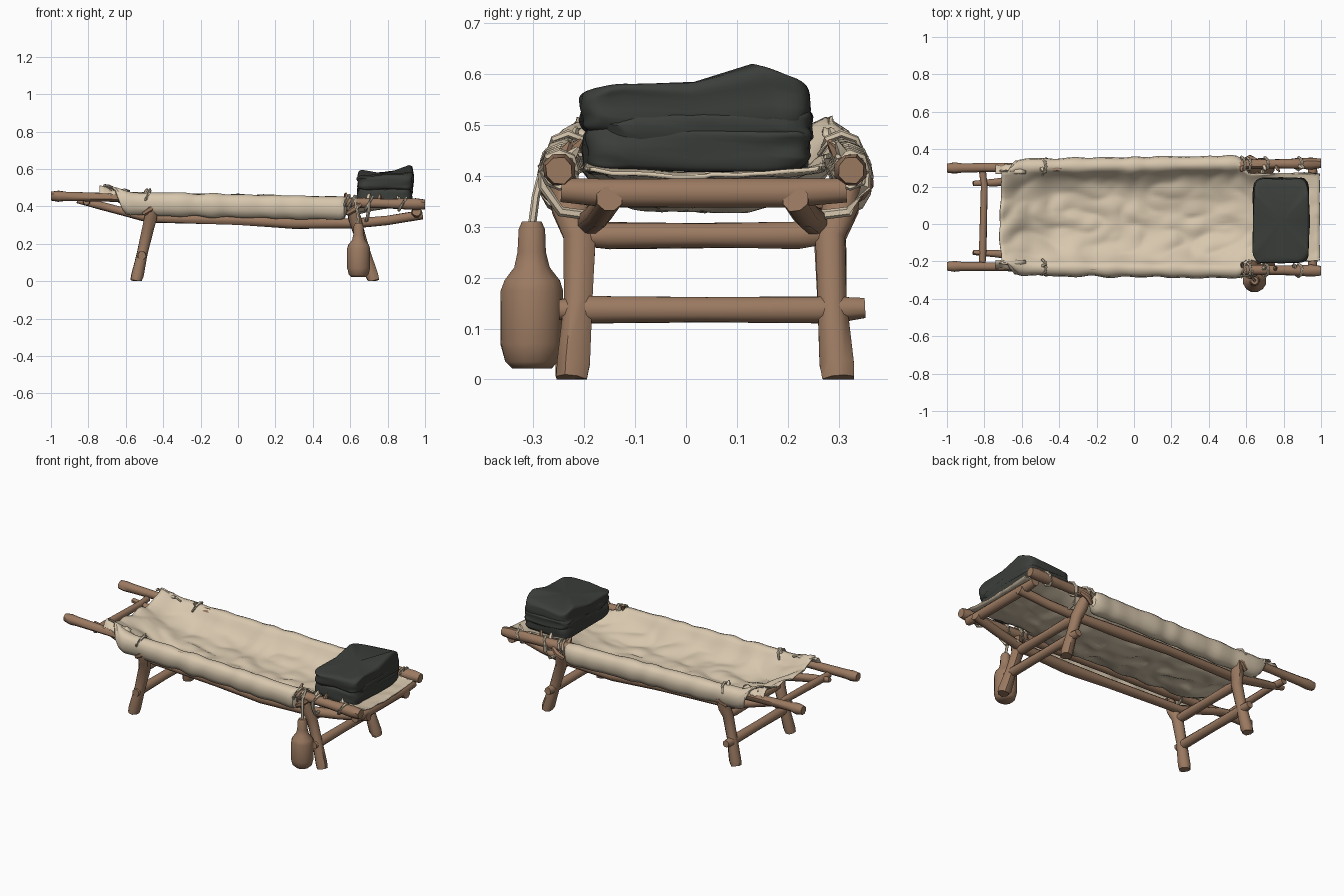
import bpy, bmesh, math, random
from mathutils import Vector, noise

if "Cube" in bpy.data.objects:
    bpy.data.objects.remove(bpy.data.objects["Cube"])
random.seed(4)


def material(name, col):
    m = bpy.data.materials.new(name)
    m.diffuse_color = (*col, 1)
    m.use_nodes = True
    m.node_tree.nodes["Principled BSDF"].inputs["Base Color"].default_value = m.diffuse_color
    return m


WOOD = material("brown wood", (0.33, 0.195, 0.12))
CLOTH = material("cream canvas", (0.68, 0.57, 0.42))
WOOL = material("dark grey wool", (0.045, 0.049, 0.043))


def finish(name, bm, mat, angle=50):
    bmesh.ops.recalc_face_normals(bm, faces=bm.faces)
    me = bpy.data.meshes.new(name)
    bm.to_mesh(me)
    bm.free()
    me.materials.append(mat)
    ob = bpy.data.objects.new(name, me)
    bpy.context.collection.objects.link(ob)
    bpy.ops.object.select_all(action='DESELECT')
    ob.select_set(True)
    bpy.context.view_layer.objects.active = ob
    bpy.ops.object.shade_smooth_by_angle(angle=math.radians(angle))
    return ob


def tube(name, pts, radii, mat, n=8, rough=0.0):
    """Capped tube along a path with one radius per point."""
    pts = [Vector(p) for p in pts]
    bm = bmesh.new()
    rings = []
    for i, p in enumerate(pts):
        t = (pts[min(i + 1, len(pts) - 1)] - pts[max(i - 1, 0)]).normalized()
        ref = Vector((0, 0, 1)) if abs(t.z) < 0.8 else Vector((0, 1, 0))
        a = t.cross(ref).normalized()
        b = t.cross(a)
        ring = []
        for k in range(n):
            w = 2 * math.pi * (k + 0.5) / n
            r = radii[i] * (1 + random.uniform(-rough, rough))
            q = p + (a * math.cos(w) + b * math.sin(w)) * r
            q.z = max(q.z, 0)
            ring.append(bm.verts.new(q))
        rings.append(ring)
    for r0, r1 in zip(rings, rings[1:]):
        for k in range(n):
            bm.faces.new((r0[k], r0[(k + 1) % n], r1[(k + 1) % n], r1[k]))
    bm.faces.new(rings[0])
    bm.faces.new(rings[-1])
    return finish(name, bm, mat)


def sheet(name, nu, nv, func, thick):
    """Cloth surface from func(u, v), thickened."""
    bm = bmesh.new()
    g = [[bm.verts.new(func(i / nu, j / nv)) for j in range(nv + 1)] for i in range(nu + 1)]
    for i in range(nu):
        for j in range(nv):
            bm.faces.new((g[i][j], g[i + 1][j], g[i + 1][j + 1], g[i][j + 1]))
    ob = finish(name, bm, CLOTH)
    mod = ob.modifiers.new("thickness", 'SOLIDIFY')
    mod.thickness = thick
    mod.offset = 0
    return ob


def rail_y(x, s):
    return 0.037 + s * (0.262 + 0.0125 * (x + 1))


def rail_z(x):
    return 0.455 - 0.0225 * (x + 1)


def smooth(a, b, x):
    t = min(1, max(0, (x - a) / (b - a)))
    return t * t * (3 - 2 * t)


SIDES = (("front", -1), ("back", 1))

# Long carrying poles and the lower side beams
for nm, s in SIDES:
    xs = [-1, -0.96, -0.92, -0.7, -0.4, 0, 0.35, 0.6, 0.8, 0.95, 1]
    rr = [0.025, 0.031, 0.026, 0.024, 0.028, 0.026, 0.027, 0.029, 0.027, 0.033, 0.027]
    tube(nm + "_pole", [(x, rail_y(x, s), rail_z(x)) for x in xs], rr, WOOD, 8, 0.06)
    tube(nm + "_lower_beam",
         [(x, 0.032 + s * y, z) for x, y, z in (
             (-0.86, 0.185, 0.43), (-0.74, 0.19, 0.405), (-0.48, 0.225, 0.338), (0, 0.238, 0.326),
             (0.3, 0.238, 0.31), (0.62, 0.225, 0.308), (0.8, 0.203, 0.325), (0.985, 0.183, 0.355))],
         [0.014, 0.022, 0.026, 0.026, 0.033, 0.028, 0.026, 0.026], WOOD, 8, 0.06)

# Leg frames, each with two legs and two crossbars
for end, foot, top in (("left", -0.545, -0.455), ("right", 0.725, 0.605)):
    for nm, s in SIDES:
        path = [(0, 0.262), (0.03, 0.259), (0.15, 0.25), (0.28, 0.246), (0.34, 0.268), (0.40, 0.285)]
        tube(end + "_" + nm + "_leg",
             [(foot + (top - foot) * z / 0.40, 0.037 + s * y, z) for z, y in path],
             [0.032, 0.035, 0.03, 0.033, 0.036, 0.027], WOOD, 8, 0.06)
    for nm, z, y0, y1 in (("lower", 0.137, -0.25, 0.352), ("upper", 0.283, -0.21, 0.28)):
        x = foot + (top - foot) * z / 0.40
        tube(end + "_" + nm + "_crossbar",
             [(x, y0, z), (x, y0 + 0.06, z), (x, 0.04, z), (x, y1 - 0.06, z), (x, y1, z + 0.003)],
             [0.022, 0.028, 0.026, 0.028, 0.021], WOOD, 8, 0.05)

# End spreader bars
tube("left_end_bar", [(-0.81, -0.215, 0.425), (-0.81, -0.15, 0.425), (-0.80, 0.2, 0.425), (-0.81, 0.285, 0.425)],
     [0.018, 0.022, 0.02, 0.02], WOOD, 8, 0.06)
tube("right_end_bar", [(0.955, -0.245, 0.372), (0.955, -0.15, 0.366), (0.955, 0.2, 0.366), (0.955, 0.315, 0.372)],
     [0.025, 0.03, 0.03, 0.025], WOOD, 8, 0.05)


# One canvas sheet: sagging bed that rolls over both poles along the middle
BED = 0.66


def canvas(u, v):
    x = -0.715 + 1.708 * u
    t = 2 * v - 1
    s = 1 if t > 0 else -1
    a = abs(t)
    wrap = smooth(-0.69, -0.57, x) * (1 - smooth(0.555, 0.6, x))
    narrow = 0.035 * smooth(0.555, 0.62, x) + 0.008 * smooth(0.9, 1, x)
    roll = 0.036 * (1 + 0.22 * noise.noise(Vector((x * 11, a, s * 3))) + 0.05 * math.cos(x * 36 + s))
    ry, rz = rail_y(x, s) - s * narrow, rail_z(x) - 0.016 * smooth(0.555, 0.65, x) - 0.008 * wrap
    lift = 0.03 * (1 - smooth(-0.72, -0.58, x))
    a0 = math.radians(125)
    ey, ez = ry + s * roll * math.cos(a0), rz + roll * math.sin(a0) - 0.012 * smooth(0.6, 0.9, x)
    if a <= BED:
        q = a / BED
        depth = 0.1 * smooth(-0.78, -0.42, x) * (1 - 0.95 * smooth(0.4, 0.93, x)) + 0.006
        y = 0.037 + (ey - 0.037) * q
        z = ez - depth * (1 - q ** 4) + lift * q ** 4
        f = (1 - 0.6 * q ** 6) * (1 - 0.7 * smooth(0.55, 0.75, x))
        crease = abs(noise.noise(Vector((x * 6 + y * 3, y * 8 - x * 4, 3))))
        z += f * (0.014 * noise.noise(Vector((x * 5, y * 9, 1))) + 0.03 * crease - 0.006)
        x += f * 0.015 * noise.noise(Vector((x * 2, y * 9, 9)))
    else:
        q = (a - BED) / (1 - BED)
        ang = a0 - math.radians(262) * q * max(wrap, 0.05)
        out = roll * (1 + 0.2 * wrap * math.sin(math.pi * q))
        y = ry + s * out * math.cos(ang)
        z = rz + roll * math.sin(ang) - 0.012 * smooth(0.6, 0.9, x) + lift
        z -= 0.045 * wrap * smooth(0.3, 0.75, q)
        x += 0.012 * noise.noise(Vector((x * 5, q * 4, s)))
    return (min(x, 0.995), y, z)


sheet("canvas_sheet", 84, 56, canvas, 0.008)

# Loose cloth tabs at the left corners
for nm, s in SIDES:
    def corner(u, v, s=s):
        x = -0.74 + 0.16 * u
        return (x, rail_y(x, s) + s * (0.05 * v - 0.035),
                rail_z(x) + 0.053 - 0.04 * v * v - 0.02 * u + 0.01 * math.sin(9 * u + 4 * v))
    sheet(nm + "_corner_tab", 6, 5, corner, 0.008)


# Rope lashings: rings round the poles, with loose ends
def lashing(name, x, s, r, mat, lean=0.02):
    y, z = rail_y(x, s), rail_z(x)
    pts = [(x + lean * math.sin(k * math.pi / 4), y + r * math.cos(k * math.pi / 4),
            z + r * math.sin(k * math.pi / 4)) for k in range(9)]
    tube(name, pts, [0.008] * 9, mat, 6)


for nm, s in SIDES:
    for i, (x, r) in enumerate(((-0.49, 0.04), (0.575, 0.039), (0.605, 0.036), (0.7, 0.034), (0.88, 0.034))):
        lashing(f"{nm}_rope_ring_{i}", x, s, r, CLOTH)
    for i, x in enumerate((-0.66, -0.5, 0.58, 0.69, 0.75, 0.87)):
        y, z = rail_y(x, s), rail_z(x)
        d = Vector((random.uniform(-0.04, 0.04), -s * random.uniform(0.01, 0.04), random.uniform(0.04, 0.055)))
        tube(f"{nm}_loose_end_{i}", [(x, y, z), Vector((x, y, z)) + d * 0.7, Vector((x, y, z)) + d],
             [0.012, 0.012, 0.004], CLOTH if i % 2 else WOOD, 5, 0.2)
    # Rope slung under the right end, from pole to lower beam
    yr = rail_y(0.7, s)
    tube(nm + "_sling_rope",
         [(0.70, yr + s * 0.034, 0.42), (0.70, yr + s * 0.034, 0.38), (0.69, yr, 0.33), (0.68, 0.032 + s * 0.19, 0.318)],
         [0.01] * 4, CLOTH, 6)
    # Wooden knot tying the leg top to the pole
    for end, x in (("left", -0.47), ("right", 0.62)):
        tube(f"{end}_{nm}_leg_knot", [(x - 0.035, rail_y(x, s) + s * 0.02, 0.36), (x, rail_y(x, s) + s * 0.034, 0.385),
                                      (x + 0.035, rail_y(x, s) + s * 0.02, 0.41)], [0.013, 0.017, 0.012], WOOD, 6)


# Folded blanket in soft layers
def layer(name, c, size, top=None, seed=0):
    bm = bmesh.new()
    bmesh.ops.create_uvsphere(bm, u_segments=40, v_segments=20, radius=1)
    pw = lambda q, e: math.copysign(abs(q) ** e, q)
    for v in bm.verts:
        p = v.co.normalized()
        h = math.hypot(p.x, p.y)
        k = pw(h, 0.35) / max(h, 1e-6)
        q = Vector((pw(p.x * k, 0.26) if h > 1e-4 else 0, pw(p.y * k, 0.26) if h > 1e-4 else 0, pw(p.z, 0.55)))
        y = c[1] + q.y * size[1]
        z = c[2] + q.z * size[2]
        if top and q.z > -0.2:
            z += top(y) * (q.z + 0.2) / 1.2 + 0.012 * q.x * q.z
        n = noise.noise_vector(Vector((q.x * 1.5, q.y * 2.5, q.z * 1.5 + seed))) * 0.012
        v.co = Vector((c[0] + q.x * size[0], y, z)) + n
    finish(name, bm, WOOL)


layer("blanket_bottom_fold", (0.785, 0.022, 0.454), (0.147, 0.222, 0.044), seed=1)
layer("blanket_middle_fold", (0.787, 0.034, 0.495), (0.147, 0.213, 0.036), seed=4)
layer("blanket_top_fold", (0.787, 0.018, 0.53), (0.148, 0.226, 0.042),
      lambda y: 0.037 * math.exp(-((y - 0.12) / 0.09) ** 2) - 0.01 * math.exp(-(y / 0.03) ** 2), seed=7)

# Hanging bottle and its cord
bx, by = 0.645, -0.303
tube("bottle", [(bx, by, z) for z in (0.022, 0.035, 0.07, 0.175, 0.195, 0.22, 0.25, 0.295, 0.31)],
     [0.04, 0.054, 0.063, 0.063, 0.056, 0.036, 0.029, 0.027, 0.02], WOOD, 12, 0.02)
tube("bottle_cord", [(bx, by, 0.30), (0.64, -0.295, 0.36), (0.63, -0.282, 0.41), (0.63, -0.25, 0.455)],
     [0.008] * 4, CLOTH, 6)
